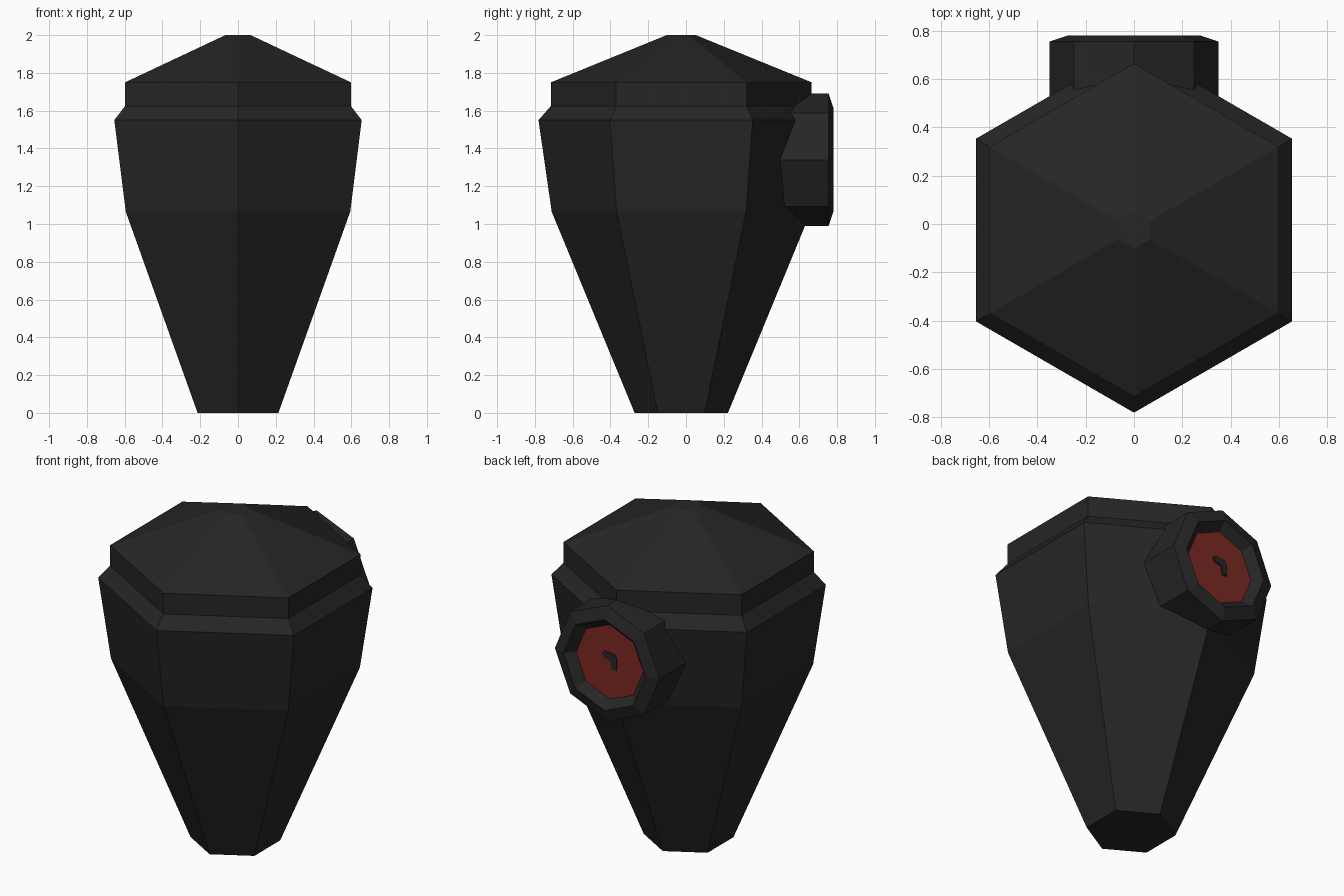
import bpy, bmesh, math
from mathutils import Vector

if "Cube" in bpy.data.objects:
    bpy.data.objects.remove(bpy.data.objects["Cube"])


def material(name, colour):
    m = bpy.data.materials.new(name)
    m.diffuse_color = (*colour, 1)
    m.use_nodes = True
    m.node_tree.nodes["Principled BSDF"].inputs["Base Color"].default_value = m.diffuse_color
    return m


BLACK = material("charcoal black", (0.019, 0.019, 0.019))
RED = material("dull red", (0.200, 0.022, 0.015))


def finish(name, bm, mats):
    bmesh.ops.recalc_face_normals(bm, faces=bm.faces)
    mesh = bpy.data.meshes.new(name)
    bm.to_mesh(mesh)
    bm.free()
    for m in mats:
        mesh.materials.append(m)
    ob = bpy.data.objects.new(name, mesh)
    bpy.context.collection.objects.link(ob)
    return ob


def stacked_rings(name, sides, profile, place, mats, end_slot=0):
    """Join polygon rings (radius, distance along axis) and cap both ends."""
    bm = bmesh.new()
    rings = []
    for r, d in profile:
        angles = [math.pi / 2 + 2 * math.pi * i / sides for i in range(sides)]
        rings.append([bm.verts.new(place(r * math.cos(a), r * math.sin(a), d))
                      for a in angles])
    for low, high in zip(rings, rings[1:]):
        for i in range(sides):
            j = (i + 1) % sides
            bm.faces.new((low[i], low[j], high[j], high[i]))
    bm.faces.new(rings[0])
    bm.faces.new(rings[-1]).material_index = end_slot
    return finish(name, bm, mats)


# Tapered six-sided body with collar and pointed lid
CY = -0.025
stacked_rings("body", 6,
              [(0.247, 0), (0.686, 1.065), (0.756, 1.55), (0.69, 1.625),
               (0.69, 1.75), (0.077, 2.0)],
              lambda a, b, d: Vector((a, CY + b, d)), [BLACK])

# Eight-sided socket on the back, with a recessed red disc
CZ = 1.34
stacked_rings("back_socket", 8,
              [(0.35, 0.42), (0.35, 0.755), (0.275, 0.78), (0.225, 0.73)],
              lambda a, b, d: Vector((a, d, CZ + b)), [BLACK, RED], end_slot=1)

# Small hooked slot mark in the middle of the disc
outline = [(0.05, 0.035), (0.035, 0.05), (-0.03, 0.045), (-0.05, 0.025),
           (-0.05, -0.05), (-0.015, -0.05), (-0.01, 0.0), (0.035, 0.01)]
bm = bmesh.new()
face = bm.faces.new([bm.verts.new((x, 0.728, CZ + 0.01 + z)) for x, z in outline])
side = bmesh.ops.extrude_face_region(bm, geom=[face])
bmesh.ops.translate(bm, vec=(0, 0.008, 0),
                    verts=[g for g in side["geom"] if isinstance(g, bmesh.types.BMVert)])
finish("disc_slot", bm, [BLACK])
